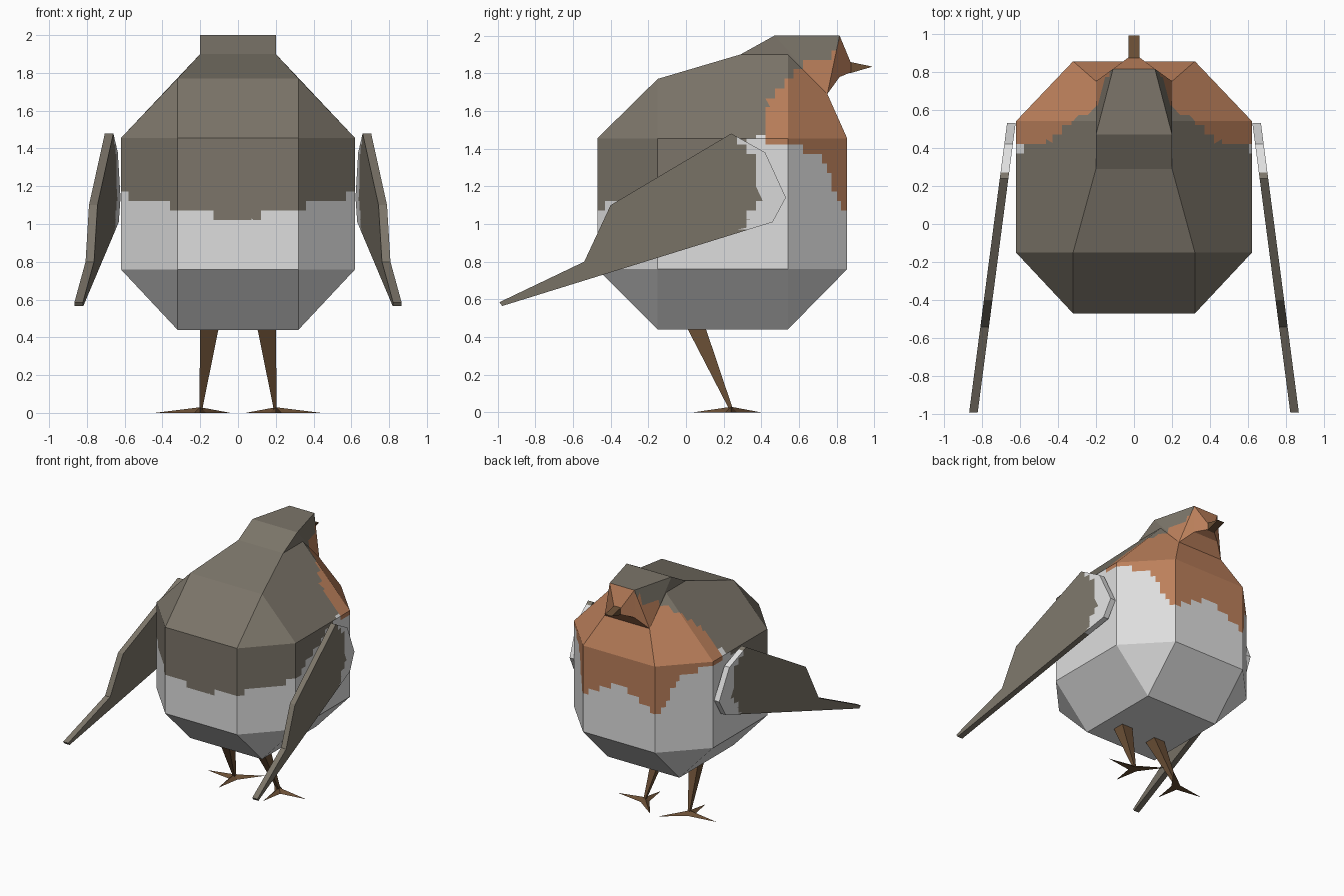
import bpy, bmesh, math
from mathutils import Vector

if "Cube" in bpy.data.objects:
    bpy.data.objects.remove(bpy.data.objects["Cube"])


def material(name, rgb):
    m = bpy.data.materials.new(name)
    m.diffuse_color = (*rgb, 1)
    m.use_nodes = True
    m.node_tree.nodes["Principled BSDF"].inputs["Base Color"].default_value = m.diffuse_color
    return m


BROWN, WHITE, ORANGE, LEG = range(4)
MATS = [material("grey brown feathers", (0.20, 0.178, 0.142)),
        material("white feathers", (0.73, 0.73, 0.73)),
        material("orange feathers", (0.50, 0.215, 0.105)),
        material("dark brown legs", (0.145, 0.078, 0.036))]


def interp(t, pts):
    """Piecewise linear lookup."""
    for (a, va), (b, vb) in zip(pts, pts[1:]):
        if t <= b:
            return va + (vb - va) * max(0, (t - a) / (b - a))
    return pts[-1][1]


def mirrored(pts):
    return [(s * x, y, z) for x, y, z in pts for s in (1, -1)]


def paint(bm, rule, step=0.05):
    """Cut the faces on a grid, colour each cell by rule, merge equal cells."""
    bmesh.ops.triangulate(bm, faces=bm.faces[:])
    for axis in range(3):
        vals = [v.co[axis] for v in bm.verts]
        n = Vector((axis == 0, axis == 1, axis == 2))
        i = math.floor(min(vals) / step)
        while i * step < max(vals):
            bmesh.ops.bisect_plane(bm, geom=bm.verts[:] + bm.edges[:] + bm.faces[:],
                                   plane_co=n * (i + 0.43) * step, plane_no=n, dist=1e-5)
            i += 1
    for f in bm.faces:
        f.material_index = rule(f.calc_center_median())


def finish(name, bm, colour):
    if callable(colour):
        paint(bm, colour)
    else:
        for f in bm.faces:
            f.material_index = colour
    bmesh.ops.dissolve_limit(bm, angle_limit=0.01, verts=bm.verts[:],
                             edges=bm.edges[:], delimit={'MATERIAL'})
    bmesh.ops.recalc_face_normals(bm, faces=bm.faces[:])
    me = bpy.data.meshes.new(name)
    bm.to_mesh(me)
    bm.free()
    for m in MATS:
        me.materials.append(m)
    ob = bpy.data.objects.new(name, me)
    bpy.context.collection.objects.link(ob)
    return ob


def hull(name, pts, colour):
    bm = bmesh.new()
    for p in pts:
        bm.verts.new(p)
    bmesh.ops.convex_hull(bm, input=bm.verts[:])
    bmesh.ops.delete(bm, geom=[v for v in bm.verts if not v.link_faces], context='VERTS')
    return finish(name, bm, colour)


# Plumage: orange breast and face, brown back, white belly
def plumage(p):
    ax, y, z = abs(p.x), p.y, p.z
    top = interp(y, [(0.4, 1.60), (0.62, 1.85), (0.75, 1.88), (0.79, 1.95), (0.9, 1.97)])
    low = interp(y, [(0.54, 1.42), (0.72, 1.36), (0.78, 1.2), (0.84, 1.08)])
    if y > 0.84:
        low = 1.08 + (0.32 - ax) * 0.45
    if y > 0.4 and low < z < top:
        return ORANGE
    back = 1.02 + ax * 0.22 if y < -0.15 else 1.16 + (y + 0.15) * 0.6
    if y > 0.6:
        back = 1.42
    return BROWN if z > back else WHITE


# Body: chamfered block whose top narrows into the neck
ring = [(0.62, -0.15), (0.62, 0.54), (0.32, -0.47), (0.32, 0.855)]
neck = [(0.2, 0.29, 1.9), (0.2, 0.54, 1.9), (0.2, 0.75, 1.69)]
body = [(x, y, z) for x, y in ring for z in (0.76, 1.455)]
body += [(0.32, -0.15, 0.44), (0.32, 0.54, 0.44), (0.32, -0.15, 1.77)] + neck
hull("body", mirrored(body), plumage)

# Head, face and beak
face = [(0.11, 0.815, 2.0), (0.11, 0.815, 1.78)]
hull("head", mirrored(neck + [(0.2, 0.47, 2.0)] + face), plumage)
hull("face", mirrored(face + [(0.03, 0.875, 1.855), (0.03, 0.875, 1.805)]), ORANGE)
hull("beak", mirrored([(0.03, 0.87, 1.86), (0.03, 0.87, 1.80), (0.03, 0.99, 1.835)]), LEG)


# Wings: side outline given thickness, splaying outwards to the tip
def wing_colour(p):
    return WHITE if p.y > 0.39 - ((p.z - 1.2) / 0.2) ** 2 * 0.07 else BROWN


outline = [(0.24, 1.48), (-0.40, 1.10), (-0.54, 0.80), (-0.99, 0.585), (-0.975, 0.565),
           (0.46, 1.01), (0.53, 1.14), (0.42, 1.38)]
for side, label in ((1, "right"), (-1, "left")):
    bm = bmesh.new()
    flat = bm.faces.new([bm.verts.new((0.622, y, z)) for y, z in outline])
    out = bmesh.ops.extrude_face_region(bm, geom=[flat], use_keep_orig=True)["geom"]
    for v in out:
        if isinstance(v, bmesh.types.BMVert):
            v.co.x += 0.045
    for v in bm.verts:
        v.co.x = side * (v.co.x + (0.53 - v.co.y) * 0.131)
    finish(label + "_wing", bm, wing_colour)

    # Legs taper from the body to the ankle
    leg = [(x, y, 0.46) for x in (0.1, 0.2) for y in (0.0, 0.1)]
    leg += [(x, y, 0.015) for x in (0.19, 0.205) for y in (0.23, 0.25)]
    hull(label + "_leg", [(side * x, y, z) for x, y, z in leg], LEG)

    # Three toes per foot
    for i, (dx, dy) in enumerate([(0.24, 0.0), (-0.16, 0.16), (0.0, -0.205)]):
        d = Vector((dx, dy, 0))
        n = Vector((-dy, dx, 0)).normalized() * 0.035
        c = Vector((0.2, 0.24, 0))
        pts = [c + n, c - n, c + Vector((0, 0, 0.03)), c - d * 0.1, c + d]
        hull(f"{label}_toe_{i + 1}", [(side * p.x, p.y, p.z) for p in pts], LEG)
